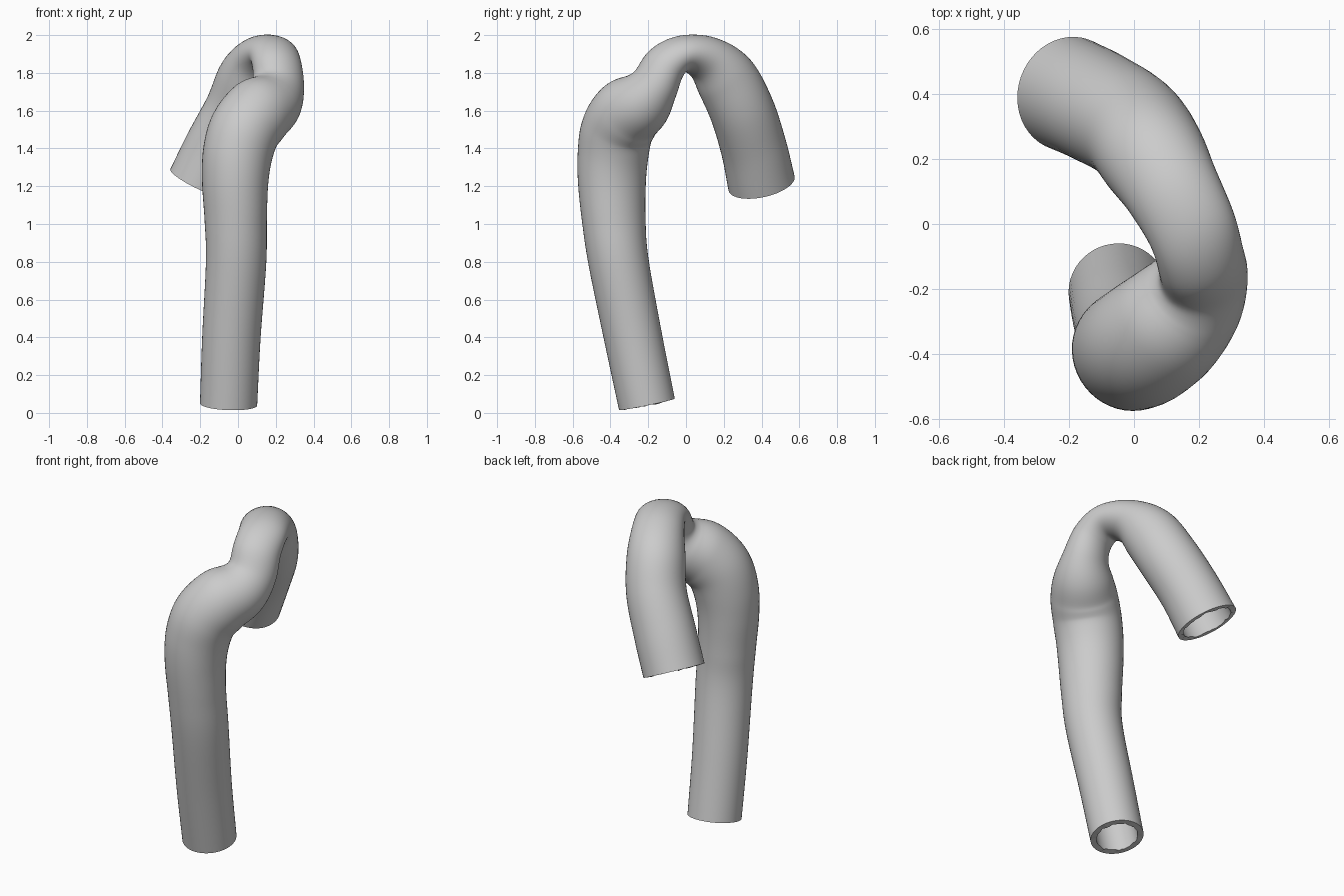
import bpy
import bmesh
import math
import random
from mathutils import Vector

random.seed(4)
SIDES = 48      # segments around the tube
STEPS = 7       # rings per span of the path
WALL = 0.033    # wall thickness
WINDOW = 4      # rings either side used to steady the direction

if "Cube" in bpy.data.objects:
    bpy.data.objects.remove(bpy.data.objects["Cube"], do_unlink=True)

# Centre line: x, y, z, then radius across the arch and radius in its plane
PATH = [
    (-.05, -.207, .045, .152, .15),
    (-.035, -.28, .4, .155, .153),
    (-.01, -.357, .8, .16, .159),
    (-.012, -.382, 1.02, .163, .17),
    (-.015, -.392, 1.22, .173, .182),
    (-.002, -.386, 1.37, .183, .189),
    (.035, -.365, 1.495, .188, .193),
    (.105, -.31, 1.588, .187, .188),
    (.177, -.23, 1.65, .168, .165),
    (.212, -.165, 1.74, .142, .125),
    (.205, -.108, 1.845, .136, .108),
    (.178, -.015, 1.902, .138, .096),
    (.118, .105, 1.875, .148, .122),
    (.058, .208, 1.775, .165, .163),
    (-.005, .295, 1.605, .17, .172),
    (-.108, .358, 1.405, .175, .174),
    (-.198, .4, 1.215, .176, .18),
]


def spline(points, steps):
    """Smooth samples through the points (Catmull-Rom)."""
    pts = [Vector(p) for p in points]
    pts = [2 * pts[0] - pts[1]] + pts + [2 * pts[-1] - pts[-2]]
    out = []
    for a, b, c, d in zip(pts, pts[1:], pts[2:], pts[3:]):
        for i in range(steps):
            t = i / steps
            out.append(b + (c - a) * (t / 2)
                       + (2 * a - 5 * b + 4 * c - d) * (t * t / 2)
                       + (3 * b - a - 3 * c + d) * (t ** 3 / 2))
    return out + [pts[-2]]


def make_material(name, colour):
    mat = bpy.data.materials.new(name)
    mat.use_nodes = True
    mat.diffuse_color = colour
    shader = mat.node_tree.nodes["Principled BSDF"]
    shader.inputs["Base Color"].default_value = colour
    shader.inputs["Roughness"].default_value = 0.7
    return mat


def make_ring(bm, centre, tangent, across, deep, ragged=0.0):
    """One elliptical ring, square to the path."""
    reference = Vector((.85, .5, 0))
    u = (reference - tangent * reference.dot(tangent)).normalized()
    v = tangent.cross(u)
    verts = []
    for k in range(SIDES):
        ang = math.tau * k / SIDES
        offset = u * (math.cos(ang) * across) + v * (math.sin(ang) * deep)
        shift = tangent * random.uniform(-ragged, ragged)
        verts.append(bm.verts.new(centre + offset + shift))
    return verts


def bridge(bm, first, second):
    for k in range(SIDES):
        n = (k + 1) % SIDES
        bm.faces.new((first[k], first[n], second[n], second[k]))


# Hollow vessel: outer skin, inner skin and the two open rims
samples = spline(PATH, STEPS)
centres = [Vector(s[:3]) for s in samples]
bm = bmesh.new()
outer, inner = [], []
last = len(samples) - 1
for i, s in enumerate(samples):
    ahead = centres[min(i + WINDOW, last)]
    behind = centres[max(i - WINDOW, 0)]
    tangent = (ahead - behind).normalized()
    is_end = i in (0, last)
    outer.append(make_ring(bm, centres[i], tangent, s[3], s[4]))
    inner.append(make_ring(bm, centres[i], tangent, s[3] - WALL, s[4] - WALL,
                           .006 if is_end else 0))
for i in range(last):
    bridge(bm, outer[i], outer[i + 1])
    bridge(bm, inner[i + 1], inner[i])
bridge(bm, inner[0], outer[0])
bridge(bm, outer[last], inner[last])
bmesh.ops.recalc_face_normals(bm, faces=bm.faces)

mesh = bpy.data.meshes.new("curved_tube")
bm.to_mesh(mesh)
bm.free()
tube = bpy.data.objects.new("curved_tube", mesh)
bpy.context.collection.objects.link(tube)
mesh.materials.append(make_material("plain_grey", (.6, .6, .6, 1)))

# Smooth skin with crisp rims
bpy.ops.object.select_all(action="DESELECT")
tube.select_set(True)
bpy.context.view_layer.objects.active = tube
bpy.ops.object.shade_smooth_by_angle(angle=math.radians(50))
